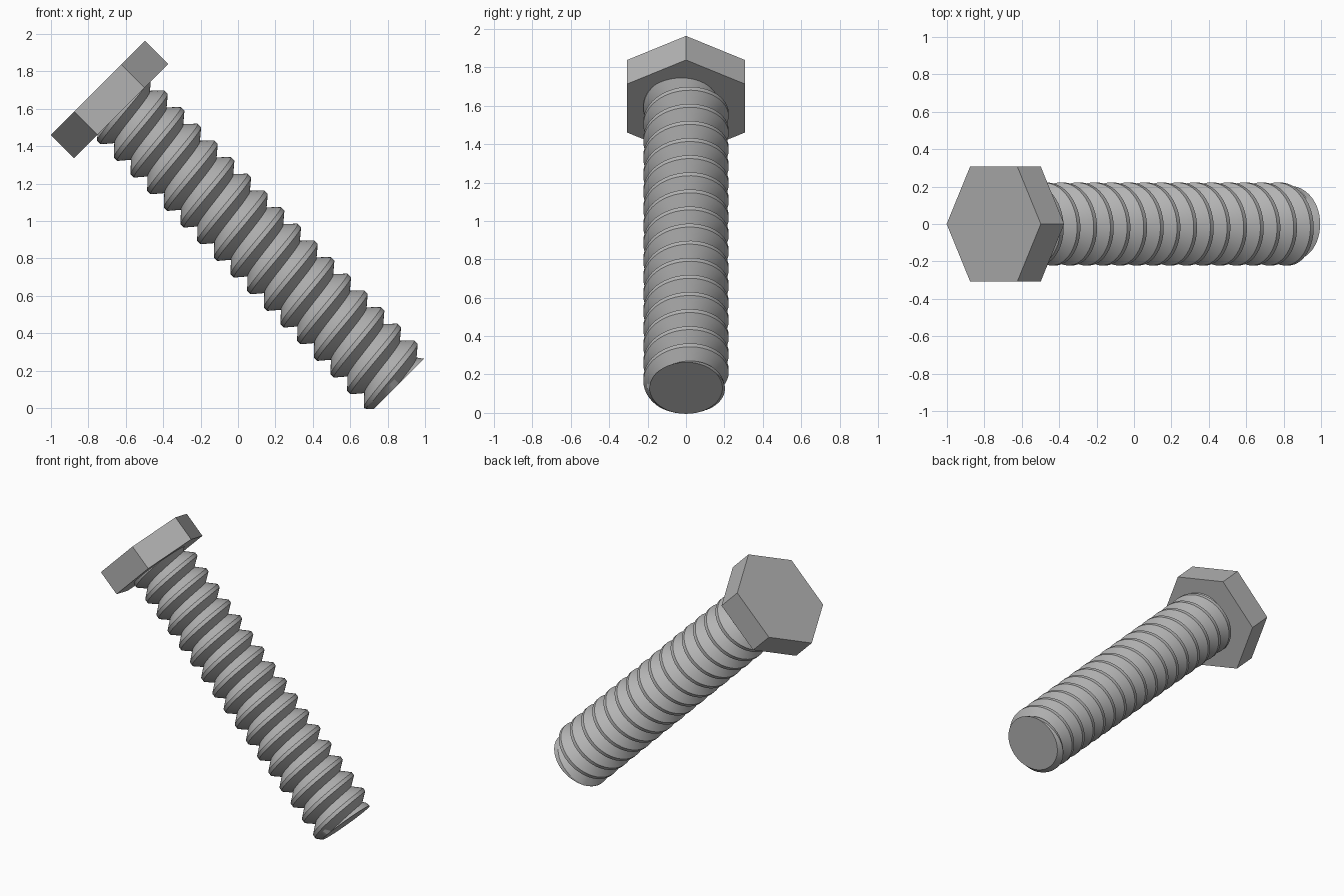
import bpy, bmesh, math
from mathutils import Vector, Matrix

cube = bpy.data.objects.get("Cube")
if cube:
    bpy.data.objects.remove(cube)

HEAD_R, HEAD_T = 0.356, 0.177
CREST, ROOT, PITCH = 0.222, 0.165, 0.126
LENGTH, TIP_R, CHAMFER = 2.258, 0.19, 0.034
OFFSET = 0.02          # shank sits slightly off the head centre
STEPS = 48

steel = bpy.data.materials.new("steel grey")
steel.use_nodes = True
grey = (0.45, 0.45, 0.45, 1)
steel.diffuse_color = grey
steel.node_tree.nodes["Principled BSDF"].inputs["Base Color"].default_value = grey

# Local z runs from the head top down the shank
tilt = Matrix.Translation((-0.75, 0, 1.712)) @ Matrix.Rotation(math.radians(135), 4, 'Y')


def finish(bm, name):
    bmesh.ops.recalc_face_normals(bm, faces=bm.faces)
    bm.transform(tilt)
    mesh = bpy.data.meshes.new(name)
    bm.to_mesh(mesh)
    bm.free()
    mesh.materials.append(steel)
    obj = bpy.data.objects.new(name, mesh)
    bpy.context.collection.objects.link(obj)
    return obj


def slice_at(bm, z, **clear):
    geom = bm.verts[:] + bm.edges[:] + bm.faces[:]
    return bmesh.ops.bisect_plane(bm, geom=geom, plane_co=(0, 0, z), plane_no=(0, 0, 1), **clear)


# Hexagonal head with corners in the tilt plane
bm = bmesh.new()
bmesh.ops.create_cone(bm, cap_ends=True, segments=6, radius1=HEAD_R, radius2=HEAD_R, depth=HEAD_T,
                      matrix=Matrix.Translation((0, 0, HEAD_T / 2)) @ Matrix.Rotation(math.pi / 2, 4, 'Z'))
if max(v.co.x for v in bm.verts) < HEAD_R * 0.95:
    bmesh.ops.rotate(bm, verts=bm.verts, cent=(0, 0, 0), matrix=Matrix.Rotation(math.pi / 6, 3, 'Z'))
finish(bm, "hex_head")

# Threaded shank: one pitch of the thread profile swept along a helix
bm = bmesh.new()
turns = math.ceil((LENGTH - HEAD_T) / PITCH) + 3
profile = [(ROOT, 0), (CREST, 0.42), (CREST, 0.62), (ROOT, 1)]
verts = [bm.verts.new((0, r, HEAD_T + (f - 2) * PITCH)) for r, f in profile]
edges = [bm.edges.new(pair) for pair in zip(verts, verts[1:])]
bmesh.ops.spin(bm, geom=verts + edges, cent=(0, 0, 0), axis=(0, 0, 1), angle=turns * math.tau,
               steps=turns * STEPS, dvec=(0, 0, PITCH / STEPS))
bmesh.ops.remove_doubles(bm, verts=bm.verts, dist=0.0005)

# Trim both ends, chamfer the tip and close it
slice_at(bm, HEAD_T - 0.01, clear_inner=True)
slice_at(bm, LENGTH, clear_outer=True)
slice_at(bm, LENGTH - CHAMFER)
for v in bm.verts:
    if v.co.z > LENGTH - CHAMFER:
        radius = v.co.xy.length
        limit = TIP_R + (LENGTH - v.co.z)
        if radius > limit or v.co.z > LENGTH - 0.0001:
            v.co.xy *= limit / radius
bmesh.ops.holes_fill(bm, edges=[e for e in bm.edges if e.is_boundary], sides=0)
bmesh.ops.translate(bm, verts=bm.verts, vec=(-OFFSET, 0, 0))
shank = finish(bm, "threaded_shank")

bpy.ops.object.select_all(action='DESELECT')
shank.select_set(True)
bpy.context.view_layer.objects.active = shank
bpy.ops.object.shade_smooth_by_angle(angle=math.radians(20))
